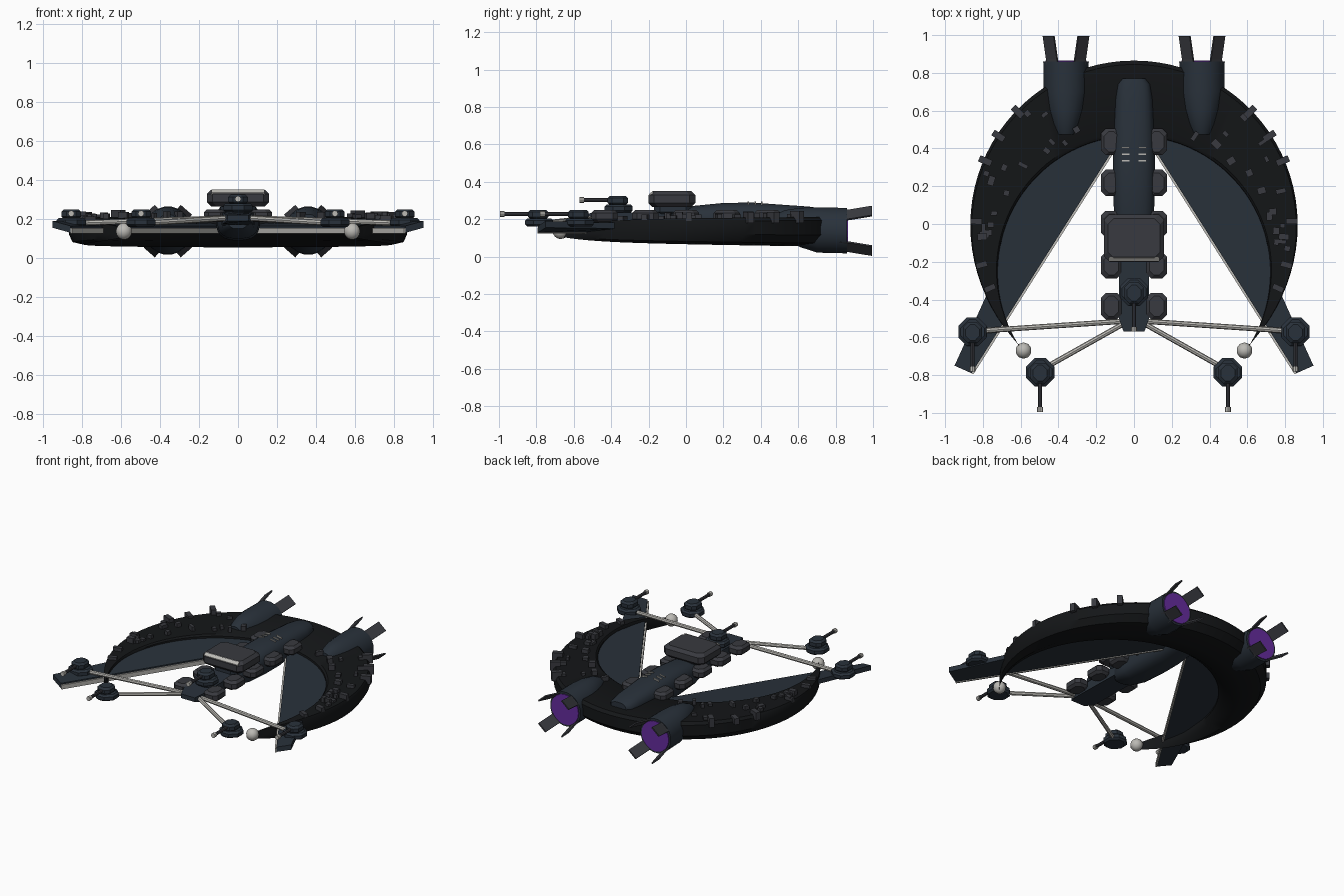
import bpy, bmesh, math, random
from mathutils import Vector, Matrix

if "Cube" in bpy.data.objects:
    bpy.data.objects.remove(bpy.data.objects["Cube"])

random.seed(4)


def material(name, rgb):
    m = bpy.data.materials.new(name)
    m.diffuse_color = (*rgb, 1)
    m.use_nodes = True
    m.node_tree.nodes["Principled BSDF"].inputs["Base Color"].default_value = m.diffuse_color
    return m


BLACK = material("black_hull", (0.007, 0.008, 0.009))
BLUE = material("blue_hull", (0.022, 0.031, 0.043))
GREY = material("dark_grey", (0.04, 0.042, 0.05))
LIGHT = material("light_trim", (0.5, 0.49, 0.46))
PURPLE = material("engine_glow", (0.13, 0.025, 0.34))


def make(name, rings, mat, smooth=False, closed=False):
    """Skin a list of equal-length point rings, capping both ends."""
    bm = bmesh.new()
    loops = [[bm.verts.new(p) for p in r] for r in rings]
    n = len(loops[0])
    for a, b in zip(loops, loops[1:]):
        for i in range(n):
            bm.faces.new((a[i], a[(i + 1) % n], b[(i + 1) % n], b[i]))
    bm.faces.new(loops[0])
    bm.faces.new(loops[-1])
    bmesh.ops.recalc_face_normals(bm, faces=bm.faces)
    me = bpy.data.meshes.new(name)
    bm.to_mesh(me)
    bm.free()
    ob = bpy.data.objects.new(name, me)
    bpy.context.collection.objects.link(ob)
    me.materials.append(mat)
    if smooth:
        bpy.ops.object.select_all(action='DESELECT')
        ob.select_set(True)
        bpy.context.view_layer.objects.active = ob
        bpy.ops.object.shade_smooth_by_angle(angle=math.radians(35))
    return ob


def loft(name, cx, sections, mat, n=16, power=1.0):
    """Rounded body along y; sections are (y, half width, z low, z high)."""
    def c(v):
        return math.copysign(abs(v) ** power, v)
    rings = []
    for y, w, lo, hi in sections:
        ang = [2 * math.pi * (i + .5) / n for i in range(n)]
        rings.append([(cx + w * c(math.cos(a)), y,
                       (lo + hi) / 2 + (hi - lo) / 2 * c(math.sin(a))) for a in ang])
    return make(name, rings, mat, True)


def slab(name, x, y, sx, sy, z0, z1, cut, mat):
    """Block with cut corners in plan and bevelled top and bottom."""
    def ring(k, z):
        a, b, c = sx / 2 - k, sy / 2 - k, cut
        pts = [(a, b - c), (a - c, b), (c - a, b), (-a, b - c),
               (-a, c - b), (c - a, -b), (a - c, -b), (a, c - b)]
        return [(x + p, y + q, z) for p, q in pts]
    h = z1 - z0
    k = h * .25
    return make(name, [ring(k, z0), ring(0, z0 + k), ring(0, z1 - k), ring(k, z1)], mat)


def prism(name, pts, mat):
    """Plate from (x, y, z low, z high) corners."""
    return make(name, [[(x, y, a) for x, y, a, b in pts],
                       [(x, y, b) for x, y, a, b in pts]], mat)


def rod(name, p, q, r, mat, n=8):
    p, q = Vector(p), Vector(q)
    rot = (q - p).to_track_quat('Z', 'Y')
    circ = [rot @ Vector((r * math.cos(2 * math.pi * i / n), r * math.sin(2 * math.pi * i / n), 0))
            for i in range(n)]
    return make(name, [[p + c for c in circ], [q + c for c in circ]], mat)


def turret(name, x, y, z):
    slab(name + "_base", x, y, .15, .15, z, z + .045, .045, BLUE)
    slab(name + "_head", x, y - .005, .10, .11, z + .04, z + .09, .025, BLUE)
    rod(name + "_barrel", (x, y - .05, z + .068), (x, y - .19, z + .068), .011, GREY)
    rod(name + "_muzzle", (x, y - .185, z + .068), (x, y - .21, z + .068), .016, LIGHT)


def ring_top(t):
    return .213 - .018 * t * t - .04 * abs(t) ** 10


# Crescent hull: cross-section swept between an outer and an inner arc
section = [(0, .5), (.02, .88), (.06, .95), (.95, 1), (1, .88), (1, .38), (.88, .1), (.5, 0), (.15, .2)]
rings = []
for i in range(65):
    t = i / 32 - 1
    ao, ai = math.radians(137.3) * t, math.radians(124.8) * t
    ro = .865 + .02 * t ** 6
    o = Vector((ro * math.sin(ao), ro * math.cos(ao)))
    n = Vector((.72 * math.sin(ai), .72 * math.cos(ai) - .26))
    zt, zb = ring_top(t), .055 + .03 * t * t + .02 * t ** 10
    rings.append([(*(n.lerp(o, f)), zb + (zt - zb) * h) for f, h in section])
make("crescent_hull", rings, BLACK, True)

# Central fuselage, spine and bridge
loft("fuselage", 0, [(.77, .06, .17, .25), (.74, .085, .14, .256), (.66, .098, .12, .268),
                     (.35, .113, .09, .29), (.2, .113, .09, .288), (.02, .105, .10, .27),
                     (-.1, .085, .13, .24), (-.14, .05, .15, .23)], BLUE, 20, .75)
prism("spine", [(-.08, .05, .165, .24), (.08, .05, .165, .24), (.08, -.5, .175, .235),
                (.055, -.57, .19, .22), (-.055, -.57, .19, .22), (-.08, -.5, .175, .235)], BLUE)
slab("bridge_neck", 0, -.07, .18, .2, .22, .29, .03, BLUE)
slab("bridge", 0, -.075, .32, .25, .265, .35, .03, GREY)
prism("bridge_window", [(-.135, -.197, .322, .335), (.135, -.197, .322, .335),
                        (.135, -.176, .328, .352), (-.135, -.176, .328, .352)], LIGHT)
slab("spine_turret_base", 0, -.36, .12, .12, .225, .255, .03, BLUE)
turret("spine_turret", 0, -.36, .235)

for s, side in ((-1, "left"), (1, "right")):
    # Armour blocks and vents along the spine
    for i in range(5):
        slab(f"{side}_spine_block_{i}", s * .12, .435 - .2175 * i, .11, .14, .185, .25, .025, GREY)
    for i in range(3):
        prism(f"{side}_vent_{i}", [(s * x, y + .33 + .035 * i, .27, z) for x, y, z in
                                   ((.025, 0, .295), (.066, 0, .287), (.066, .008, .287), (.025, .008, .295))], LIGHT)

    # Swept wing with bright leading edge
    prism(f"{side}_wing", [(s * x, y, a, b) for x, y, a, b in
                           ((.1, .41, .13, .165), (.86, -.79, .13, .165), (.95, -.75, .155, .19),
                            (.76, -.33, .15, .18), (.68, 0, .15, .18), (.5, .35, .15, .18), (.1, .52, .15, .18))], BLUE)
    prism(f"{side}_wing_edge", [(s * x, y, .125, .155) for x, y in
                                ((.1, .41), (.86, -.79), (.85, -.795), (.09, .405))], LIGHT)

    # Tip lamp
    bpy.ops.mesh.primitive_uv_sphere_add(segments=10, ring_count=8, radius=.043,
                                         location=(s * .585, -.67, .137))
    lamp = bpy.context.object
    lamp.name = f"{side}_tip_lamp"
    lamp.data.materials.append(LIGHT)
    bpy.ops.object.shade_smooth()

    # Turrets on the wing tips and on the forward arms
    turret(f"{side}_wing_turret", s * .855, -.57, .16)
    turret(f"{side}_arm_turret", s * .497, -.785, .16)
    rod(f"{side}_upper_arm", (s * .06, -.515, .205), (s * .8, -.565, .18), .014, LIGHT)
    rod(f"{side}_lower_arm", (s * .05, -.525, .205), (s * .46, -.755, .18), .014, LIGHT)

    # Engine with glow disc and four flared fins
    cx, cz = s * .36, .138
    loft(f"{side}_engine", cx, [(.475, .05, .13, .225), (.53, .072, .09, .25), (.61, .1, .05, .262),
                                (.7, .12, .02, .265), (.86, .122, .016, .262)], BLUE, 20)
    rod(f"{side}_engine_glow", (cx, .85, cz), (cx, .866, cz), .108, PURPLE, 20)
    for k, deg in enumerate((49, 131, 229, 311)):
        a = math.radians(deg)
        out = Vector((math.cos(a), 0, math.sin(a)))
        tan = Vector((-math.sin(a), 0, math.cos(a))) * .038
        c = Vector((cx, 0, cz))

        def fin(y, r):
            p = c + out * r + Vector((0, y, 0))
            return [p - tan, p + tan, p + tan - out * .01, p - tan - out * .01]
        make(f"{side}_engine_fin_{k}", [fin(.8, .112), fin(.87, .118), fin(.995, .145)], GREY)

    # Radial plates on the hull rim, then scattered small equipment
    spots = [(d, .855, .035, .07) for d in (46, 57, 67)] + [(d, .835, .03, .06) for d in (89, 105, 114)]
    spots += [(random.uniform(28, 100), None, random.uniform(.02, .04), random.uniform(.025, .055))
              for _ in range(18)]
    for i, (d, r, w, l) in enumerate(spots):
        a = math.radians(d)
        if r is None:
            inner = -.26 * math.cos(a) + math.sqrt(.518 - (.26 * math.sin(a)) ** 2)
            r = random.uniform(inner + .05, .83)
        z = ring_top(d / 137.3)
        h = random.uniform(.012, .035)
        yaw = Matrix.Rotation(-s * a + random.choice((0, 0, math.pi / 2)) * (i > 5), 4, 'Z')
        p = Vector((s * r * math.sin(a), r * math.cos(a), 0))
        pts = [p + yaw @ Vector((u * w / 2, v * l / 2, 0))
               for u, v in ((-1, -1), (1, -1), (1, 1), (-1, 1))]
        prism(f"{side}_hull_greeble_{i}", [(q.x, q.y, z - .03, z + h) for q in pts], GREY)
